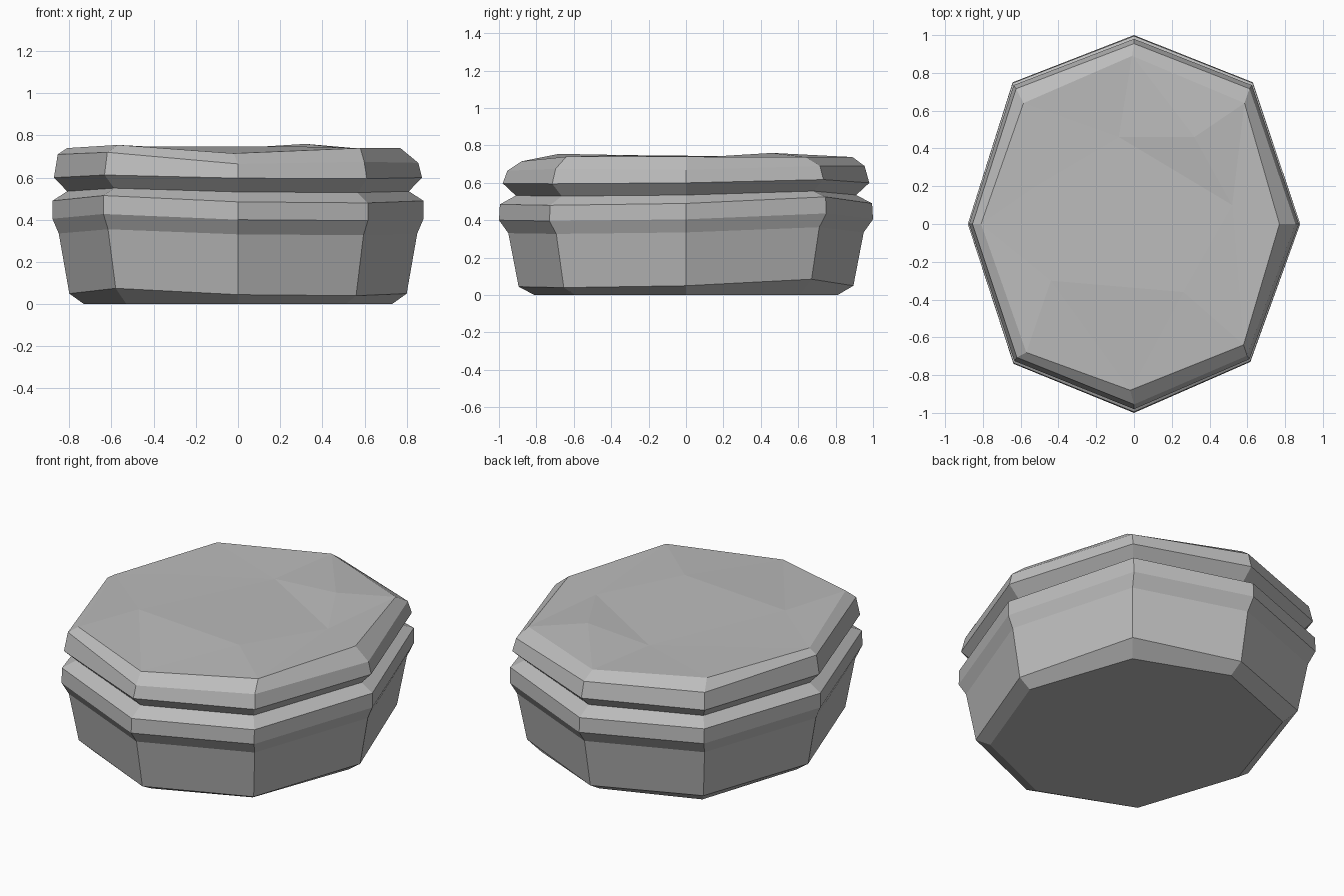
import bpy
import bmesh

cube = bpy.data.objects.get("Cube")
if cube:
    bpy.data.objects.remove(cube)

stone = bpy.data.materials.new("stone grey")
stone.use_nodes = True
GREY = (0.5, 0.5, 0.5, 1)
stone.diffuse_color = GREY
stone.node_tree.nodes["Principled BSDF"].inputs["Base Color"].default_value = GREY

# Octagon outline, counter-clockwise from the left (+x) corner
OUTLINE = [(1, 0), (.715, .75), (0, 1), (-.73, .75),
           (-1, 0), (-.725, -.74), (0, -1), (.7, -.73)]
# Hand-hewn unevenness of the corner heights
WOBBLE = [0, .035, 0, .01, 0, .025, -.005, -.01]


def ring(bm, rx, ry, z, uneven=0.0):
    return [bm.verts.new((x * rx, y * ry, z + w * uneven))
            for (x, y), w in zip(OUTLINE, WOBBLE)]


def bridge(bm, rings):
    for low, high in zip(rings, rings[1:]):
        for i in range(8):
            j = (i + 1) % 8
            bm.faces.new((low[i], low[j], high[j], high[i]))


def finish(bm, name):
    bm.normal_update()
    mesh = bpy.data.meshes.new(name)
    bm.to_mesh(mesh)
    bm.free()
    mesh.materials.append(stone)
    obj = bpy.data.objects.new(name, mesh)
    bpy.context.collection.objects.link(obj)


# Base: tapered tub with a chamfered foot and a thick collar
bm = bmesh.new()
profile = [(.73, .81, 0, 0), (.80, .895, .05, 1), (.85, .95, .335, .8),
           (.88, 1, .405, .9), (.88, .995, .49, 1), (.81, .91, .535, .6)]
rings = [ring(bm, *p) for p in profile]
bridge(bm, rings)
bm.faces.new(rings[0][::-1])
finish(bm, "base")

# Lid: flared slab that starts in the groove above the collar
bm = bmesh.new()
rings = [ring(bm, .81, .91, .535, .6), ring(bm, .873, .98, .6, .5)]
shoulder_z = [.67, .69, .69, .70, .71, .72, .665, .675]
shoulder = ring(bm, .855, .955, 0)
for v, z in zip(shoulder, shoulder_z):
    v.co.z = z
rim = [bm.verts.new(p) for p in (
    (.77, 0, .74), (.585, .64, .737), (-.01, .89, .738), (-.585, .64, .747),
    (-.81, 0, .74), (-.57, -.68, .755), (-.02, -.88, .715), (.58, -.64, .74))]
bridge(bm, rings + [shoulder, rim])

# Roughly chiselled top surface
a, b, c, d, e, f = [bm.verts.new(p) for p in (
    (-.08, .46, .735), (.32, .46, .76), (.52, .1, .738),
    (-.44, -.3, .748), (.26, -.36, .748), (-.52, .2, .743))]
t = rim
for face in ((t[0], t[1], c), (t[1], b, c), (t[1], t[2], b), (t[2], a, b),
             (t[2], t[3], a), (t[3], f, a), (t[3], t[4], f), (t[4], d, f),
             (f, d, a), (t[4], t[5], d), (t[5], t[6], d), (t[6], e, d),
             (t[6], t[7], e), (t[7], c, e), (t[7], t[0], c),
             (a, c, b), (a, d, e), (a, e, c)):
    bm.faces.new(face)
finish(bm, "lid")
